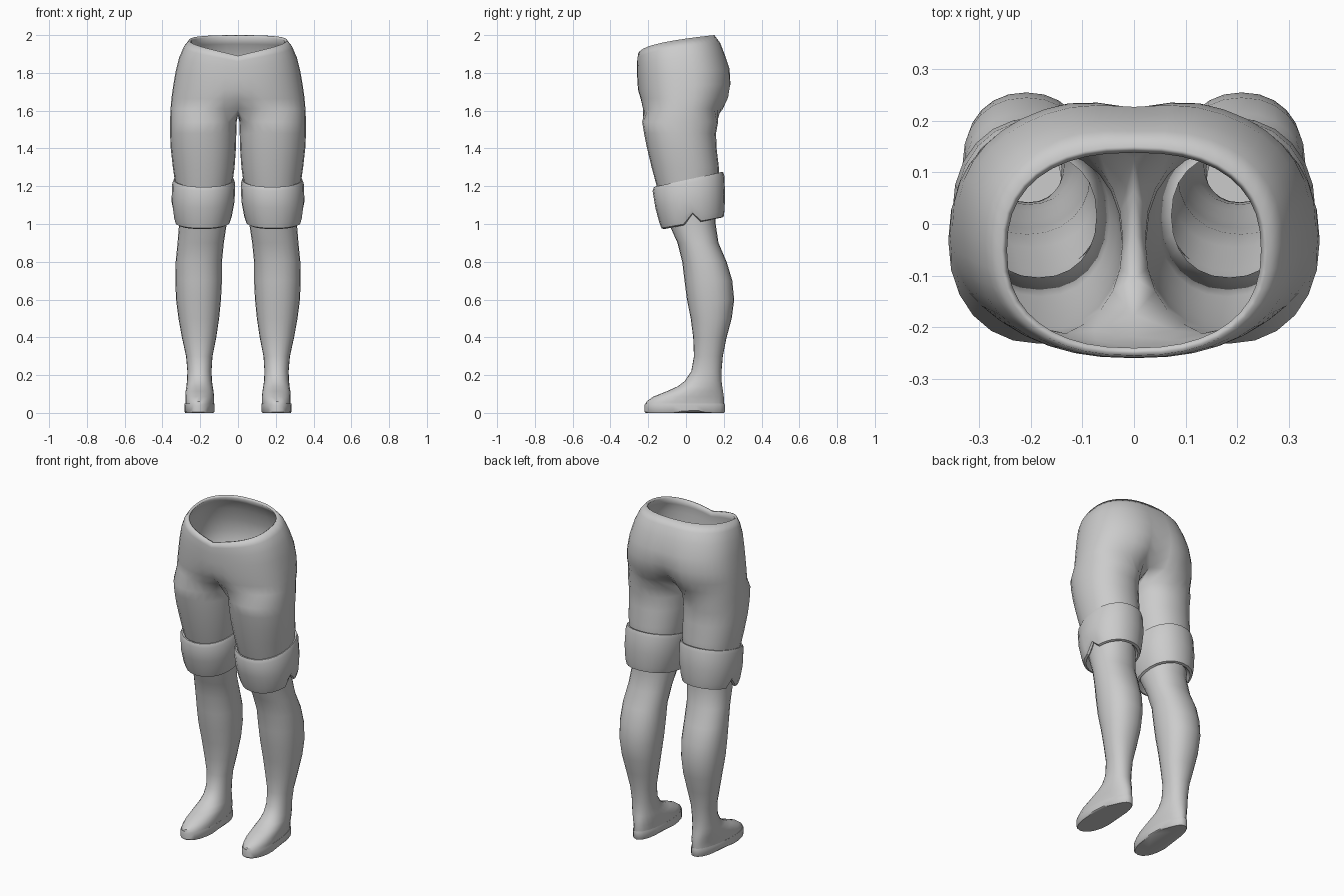
import bpy, bmesh
from math import sin, cos, pi, radians, exp

N = 24          # sides of every leg ring
HALF = 21       # points of a half pelvis ring, front centre to back centre


def spow(v, p):
    return (abs(v) ** p) * (1 if v >= 0 else -1)


def ring(z, tilt, x0, x1, y0, y1, taper=0.0, notch=0.0, arch=0.0):
    """Horizontal loop, counter-clockwise, starting at the inner front."""
    cx, cy, rx, ry = (x0 + x1) / 2, (y0 + y1) / 2, (x1 - x0) / 2, (y1 - y0) / 2
    pts = []
    for i in range(N):
        a = radians(210 + i * 360 / N)
        u, v = spow(cos(a), 0.92), spow(sin(a), 0.92)
        t = (v + 1) / 2
        x = cx + u * rx * (1 - taper * t) - 0.05 * taper * t
        lift = notch if i == 10 else 0
        pts.append((x, cy + v * ry, z + tilt * v + lift + arch * exp(-((t - 0.6) / 0.13) ** 2)))
    return pts


def pelvis(z, drop, rx, y0, y1, cleft, front):
    """Half loop of the hips; the waist dips towards the front."""
    pts = []
    cy, ry = (y0 + y1) / 2, (y1 - y0) / 2
    for i in range(HALF):
        a = -pi / 2 + pi * i / (HALF - 1)
        x = rx * spow(cos(a), 0.85) if 0 < i < HALF - 1 else 0.0
        v = spow(sin(a), 0.85)
        t = (v + 1) / 2
        y = cy + ry * v + (front if v < 0 else -cleft) * exp(-(x / 0.07) ** 2)
        pts.append((x, y, z - drop * (1 - t ** 0.4)))
    return pts


def loft(bm, rows, closed=True):
    n = len(rows[0])
    for a, b in zip(rows, rows[1:]):
        for i in range(n if closed else n - 1):
            j = (i + 1) % n
            bm.faces.new((a[i], b[i], b[j], a[j]))


def add(bm, pts):
    return [bm.verts.new(p) for p in pts]


def finish(name, bm, thickness=0):
    me = bpy.data.meshes.new(name)
    bm.to_mesh(me)
    bm.free()
    ob = bpy.data.objects.new(name, me)
    bpy.context.collection.objects.link(ob)
    bpy.ops.object.select_all(action='DESELECT')
    ob.select_set(True)
    bpy.context.view_layer.objects.active = ob
    bpy.ops.object.shade_smooth_by_angle(angle=radians(40))
    m = ob.modifiers.new("Mirror", 'MIRROR')
    m.use_axis[0] = True
    if thickness:
        s = ob.modifiers.new("Solidify", 'SOLIDIFY')
        s.thickness = thickness
        s.offset = -1
    return ob


def simple_loft(name, rows, cap=False):
    bm = bmesh.new()
    vr = [add(bm, ring(*r)) for r in rows]
    loft(bm, vr)
    if cap:
        bm.faces.new(list(reversed(vr[-1])))
    return finish(name, bm)


# Trousers: hips as half loops, then the crotch seam closes each leg loop
bm = bmesh.new()
hips = [add(bm, pelvis(*r)) for r in [
    (2.00, 0.11, 0.258, -0.255, 0.150, 0.00, 0.0),
    (1.96, 0.10, 0.288, -0.259, 0.185, 0.005, 0.0),
    (1.90, 0.08, 0.312, -0.260, 0.210, 0.008, 0.0),
    (1.82, 0.05, 0.330, -0.258, 0.237, 0.01, 0.0),
    (1.74, 0.03, 0.343, -0.254, 0.245, 0.02, 0.0),
    (1.67, 0.01, 0.352, -0.247, 0.234, 0.04, 0.015),
    (1.61, 0.00, 0.357, -0.238, 0.207, 0.07, 0.05)]]
loft(bm, hips, closed=False)
seam = add(bm, [(0, 0.07, 1.585), (0, -0.02, 1.575), (0, -0.11, 1.58)])
legs = [hips[-1] + seam] + [add(bm, ring(*r)) for r in [
    (1.54, 0, 0.007, 0.360, -0.232, 0.170),
    (1.48, 0, 0.009, 0.360, -0.222, 0.159),
    (1.40, 0, 0.011, 0.356, -0.206, 0.162),
    (1.30, 0, 0.018, 0.345, -0.182, 0.174),
    (1.20, 0, 0.032, 0.330, -0.155, 0.175),
    (1.08, 0, 0.058, 0.312, -0.118, 0.150)]]
loft(bm, legs)
finish("trousers", bm, 0.015)

# Boot shaft and foot
simple_loft("boot", [
    (1.12, 0, 0.052, 0.318, -0.120, 0.157),
    (1.00, 0, 0.060, 0.312, -0.090, 0.157),
    (0.90, 0, 0.075, 0.320, -0.045, 0.172),
    (0.80, 0, 0.085, 0.330, -0.020, 0.215),
    (0.70, 0, 0.085, 0.332, -0.008, 0.245),
    (0.60, 0, 0.090, 0.328, 0.005, 0.255),
    (0.50, 0, 0.100, 0.315, 0.025, 0.242),
    (0.40, 0, 0.115, 0.297, 0.038, 0.215),
    (0.30, 0, 0.135, 0.275, 0.042, 0.195),
    (0.22, 0, 0.140, 0.268, 0.028, 0.188),
    (0.17, 0, 0.138, 0.270, -0.005, 0.188),
    (0.14, 0, 0.133, 0.278, -0.045, 0.192, 0.08),
    (0.115, 0, 0.127, 0.287, -0.100, 0.196, 0.16),
    (0.085, 0, 0.123, 0.292, -0.175, 0.200, 0.22),
    (0.06, 0, 0.123, 0.293, -0.210, 0.200, 0.24),
    (0.04, 0, 0.123, 0.293, -0.214, 0.200, 0.24)])

# Sole with a shallow arch
simple_loft("boot_sole", [
    (0.045, 0, 0.130, 0.286, -0.207, 0.195, 0.24),
    (0.050, 0, 0.121, 0.296, -0.217, 0.204, 0.24),
    (0.040, 0, 0.119, 0.298, -0.220, 0.206, 0.24),
    (0.006, 0, 0.119, 0.298, -0.220, 0.206, 0.24, 0, 0.008),
    (0.000, 0, 0.124, 0.293, -0.214, 0.201, 0.24, 0, 0.012)], cap=True)

# Folded-over boot cuff, notched on the outer side
simple_loft("boot_cuff", [
    (1.08, 0.03, 0.052, 0.318, -0.125, 0.165),
    (1.19, 0.04, 0.036, 0.328, -0.152, 0.183),
    (1.235, 0.04, 0.030, 0.330, -0.160, 0.188),
    (1.236, 0.04, 0.022, 0.340, -0.170, 0.196),
    (1.215, 0.04, 0.015, 0.348, -0.177, 0.203),
    (1.12, 0.035, 0.018, 0.352, -0.162, 0.207),
    (1.04, 0.03, 0.033, 0.343, -0.142, 0.204, 0, 0.035),
    (1.008, 0.03, 0.044, 0.333, -0.130, 0.199, 0, 0.05),
    (1.003, 0.03, 0.056, 0.322, -0.115, 0.185, 0, 0.05),
    (1.03, 0.03, 0.066, 0.308, -0.095, 0.155, 0, 0.03)])
